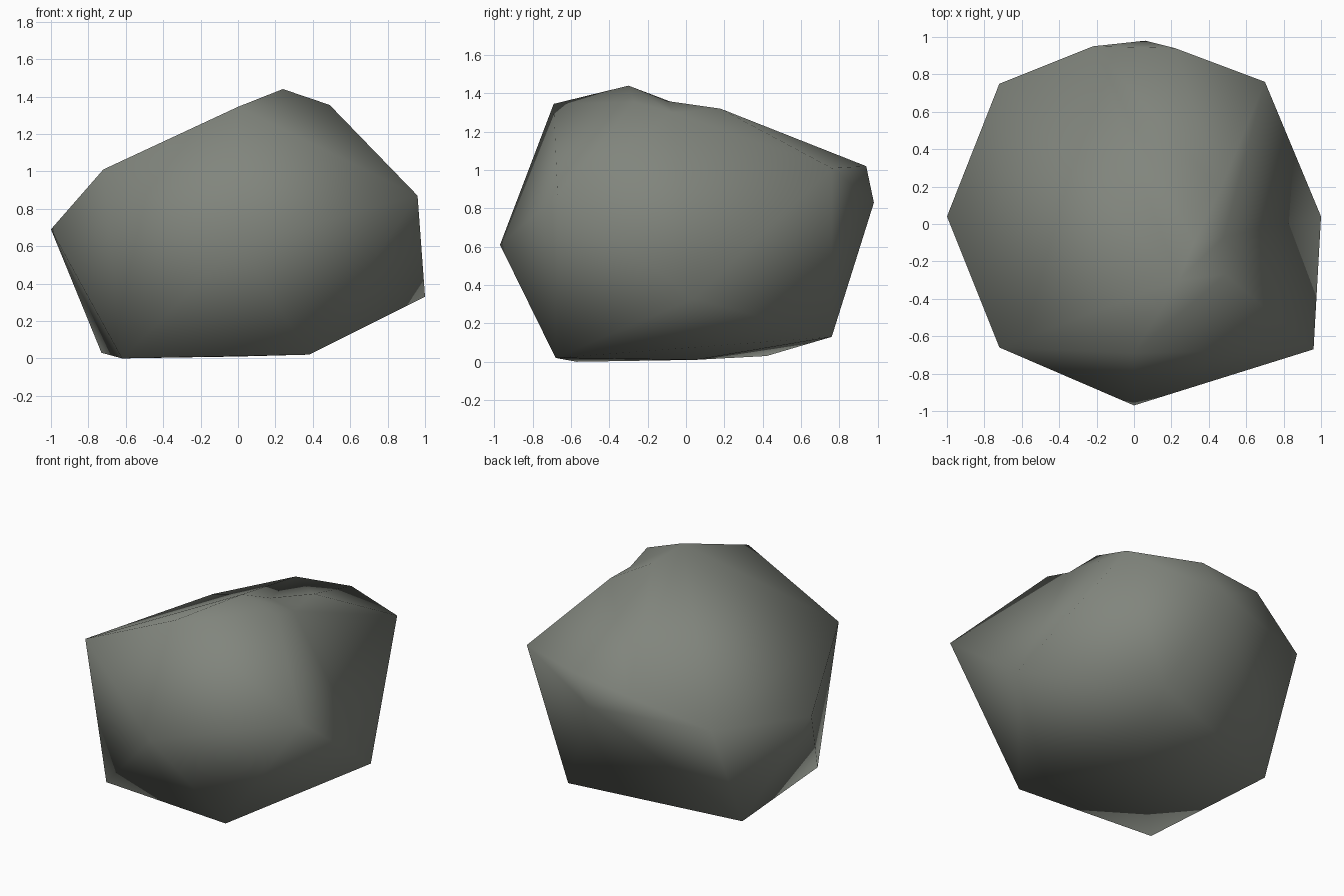
import bpy
import bmesh
from mathutils import Vector

# Remove the default cube only
default_cube = bpy.data.objects.get("Cube")
if default_cube:
    bpy.data.objects.remove(default_cube, do_unlink=True)


def flat_material(name, colour):
    material = bpy.data.materials.new(name)
    material.use_nodes = True
    material.diffuse_color = colour
    shader = next(n for n in material.node_tree.nodes if n.type == "BSDF_PRINCIPLED")
    shader.inputs["Base Color"].default_value = colour
    shader.inputs["Roughness"].default_value = 0.9
    return material


# Corner points of the boulder, from the ground up
side_foot = (1, .04, .33)
base_corners = [(.38, -.68, .02), (-.62, -.57, 0), (-.73, .42, .03),
                (.38, .76, .13), (0, .05, .01), side_foot]
front_shoulder = (.96, -.67, .87)
waist_corners = [(0, -.97, .61), (-1, .04, .69), (-.72, .75, .785),
                 (.06, .98, .83), front_shoulder]
back_shoulder = (.7, .76, 1.01)
shoulder_corners = [(-.72, -.66, 1.01), back_shoulder,
                    (-.22, .95, .965), (.22, .94, 1.02)]
peak = (.24, -.3, 1.44)
ridge_front = (.49, -.27, 1.355)
ridge_back = (.46, .18, 1.32)
crown = [(0, -.69, 1.345), peak, ridge_front, ridge_back]

# Chiselled convex body
bm = bmesh.new()
for point in base_corners + waist_corners + shoulder_corners + crown:
    bm.verts.new(point)
bmesh.ops.convex_hull(bm, input=bm.verts[:])
bmesh.ops.delete(bm, geom=[v for v in bm.verts if not v.link_faces], context="VERTS")


def nearest(point):
    return min(bm.verts, key=lambda v: (v.co - Vector(point)).length)


def dent(faces, point):
    """Replace a patch of faces by a fan from its rim to a sunken point."""
    rim = [e.verts[:] for e in {e for f in faces for e in f.edges}
           if sum(f in faces for f in e.link_faces) == 1]
    bmesh.ops.delete(bm, geom=faces, context="FACES")
    centre = bm.verts.new(point)
    for start, end in rim:
        bm.faces.new((start, end, centre))


# Hollow on the left flank, cutting a notch into the ridge
rim_corners = {nearest(p) for p in (peak, ridge_front, front_shoulder,
                                    side_foot, back_shoulder, ridge_back)}
hollow_ends = {nearest(ridge_back), nearest(back_shoulder)}
dent([f for f in bm.faces if rim_corners.issuperset(f.verts)
      and hollow_ends.intersection(f.verts)], (.48, -.07, 1.3))

# Slight saddle between the peak and the back of the ridge
saddle_edge = bm.edges.get((nearest(peak), nearest(ridge_back)))
dent(list(saddle_edge.link_faces), (.32, -.1, 1.36))

bmesh.ops.recalc_face_normals(bm, faces=bm.faces[:])
for face in bm.faces:
    face.smooth = True

mesh = bpy.data.meshes.new("boulder")
bm.to_mesh(mesh)
bm.free()
mesh.materials.append(flat_material("stone grey", (.22, .235, .205, 1)))
boulder = bpy.data.objects.new("boulder", mesh)
bpy.context.collection.objects.link(boulder)
